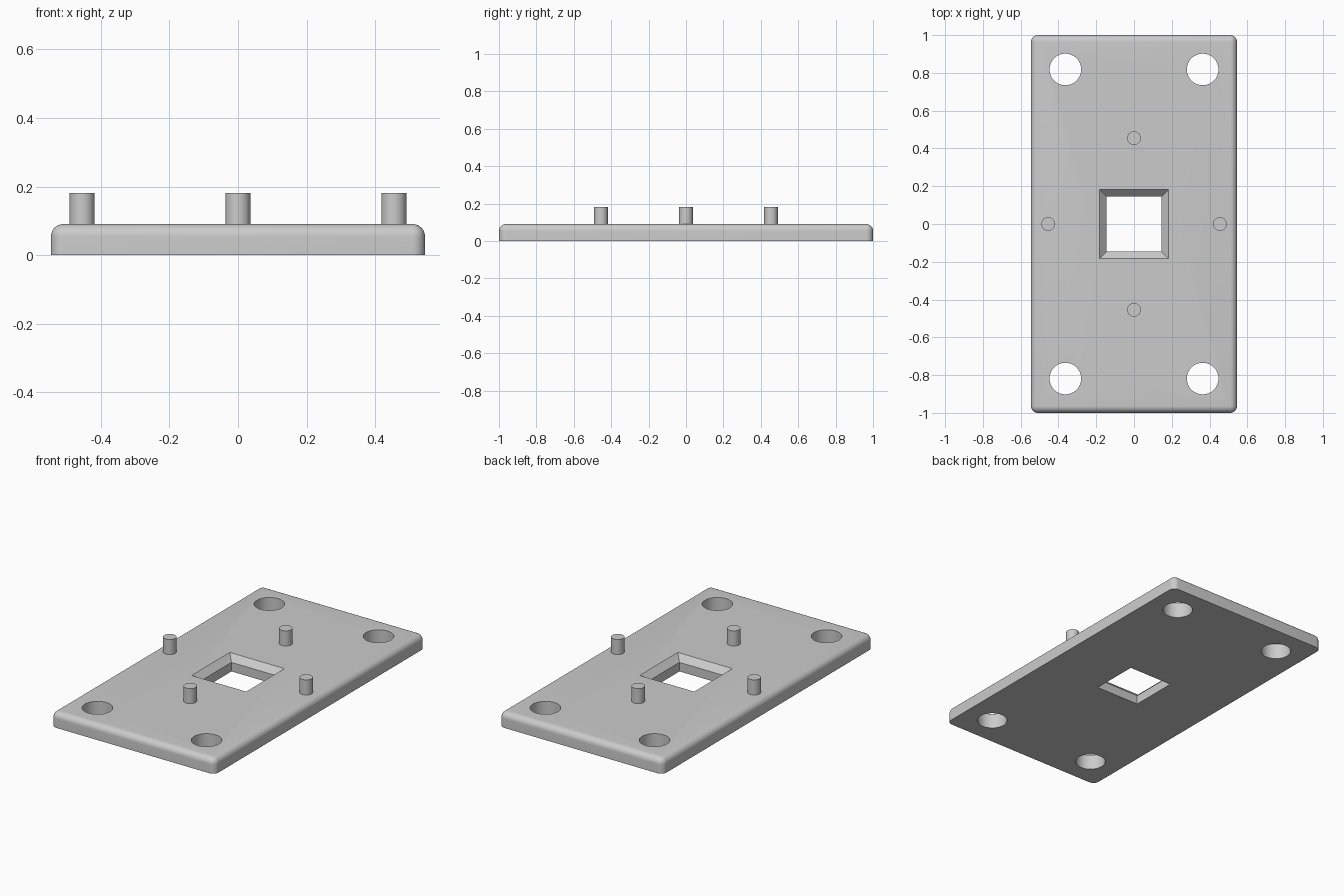
import bpy, bmesh, math
from mathutils import Matrix

cube = bpy.data.objects.get("Cube")
if cube:
    bpy.data.objects.remove(cube, do_unlink=True)

HALF_X, HALF_Y, THICK = 0.5455, 1.0, 0.0909
ROUND = 0.0364            # edge rounding and opening chamfer
PEG_R, PEG_TOP, PEG_POS = 0.0364, 0.1818, 0.4545

grey = bpy.data.materials.new("light_grey")
grey.use_nodes = True
colour = (0.6, 0.6, 0.6, 1)
grey.diffuse_color = colour
grey.node_tree.nodes["Principled BSDF"].inputs["Base Color"].default_value = colour


def make_object(name, bm):
    bmesh.ops.recalc_face_normals(bm, faces=bm.faces[:])
    mesh = bpy.data.meshes.new(name)
    bm.to_mesh(mesh)
    bm.free()
    mesh.materials.append(grey)
    obj = bpy.data.objects.new(name, mesh)
    bpy.context.collection.objects.link(obj)
    return obj


def smooth(obj):
    bpy.ops.object.select_all(action='DESELECT')
    obj.select_set(True)
    bpy.context.view_layer.objects.active = obj
    bpy.ops.object.shade_smooth_by_angle(angle=math.radians(30))


def add_cylinder(bm, x, y, z0, z1, r, sides=64):
    return bmesh.ops.create_cone(
        bm, cap_ends=True, segments=sides, radius1=r, radius2=r, depth=z1 - z0,
        matrix=Matrix.Translation((x, y, (z0 + z1) / 2)))["verts"]


# Plate: rounded upright corners and top rim, sharp bottom rim
bm = bmesh.new()
bmesh.ops.create_cube(bm, size=1, matrix=Matrix.Translation((0, 0, THICK / 2))
                      @ Matrix.Diagonal((2 * HALF_X, 2 * HALF_Y, THICK, 1)))
edges = [e for e in bm.edges if max(v.co.z for v in e.verts) > THICK / 2]
bmesh.ops.bevel(bm, geom=edges, offset=ROUND, segments=8, profile=0.5,
                affect='EDGES', clamp_overlap=True)
plate = make_object("base_plate", bm)

# Cutter: four mounting holes
bm = bmesh.new()
for sx in (-1, 1):
    for sy in (-1, 1):
        add_cylinder(bm, sx * 0.3636, sy * 0.8182, -0.1, 0.2, 0.0836)

# Cutter: square opening, straight below and chamfered towards the top
rings = []
for half, z in ((0.1455, -0.1), (0.1455, THICK - ROUND),
                (0.1818, THICK), (0.1818, 0.2)):
    rings.append([bm.verts.new((sx * half, sy * half, z))
                  for sx, sy in ((-1, -1), (1, -1), (1, 1), (-1, 1))])
for low, high in zip(rings, rings[1:]):
    for i in range(4):
        j = (i + 1) % 4
        bm.faces.new((low[i], low[j], high[j], high[i]))
bm.faces.new(rings[0][::-1])
bm.faces.new(rings[-1])
cutter = make_object("hole_cutter", bm)

# Cut the holes, then drop the cutter
mod = plate.modifiers.new("holes", 'BOOLEAN')
mod.operation = 'DIFFERENCE'
mod.solver = 'EXACT'
mod.object = cutter
bpy.ops.object.select_all(action='DESELECT')
plate.select_set(True)
bpy.context.view_layer.objects.active = plate
bpy.ops.object.modifier_apply(modifier=mod.name)
bpy.data.objects.remove(cutter, do_unlink=True)
smooth(plate)

# Four pegs standing on the plate, open underneath
for name, dx, dy in (("left_peg", 1, 0), ("right_peg", -1, 0),
                     ("front_peg", 0, -1), ("back_peg", 0, 1)):
    bm = bmesh.new()
    add_cylinder(bm, dx * PEG_POS, dy * PEG_POS, THICK, PEG_TOP, PEG_R, 48)
    base = [f for f in bm.faces if f.normal.z < -0.9]
    bmesh.ops.delete(bm, geom=base, context='FACES_ONLY')
    smooth(make_object(name, bm))
